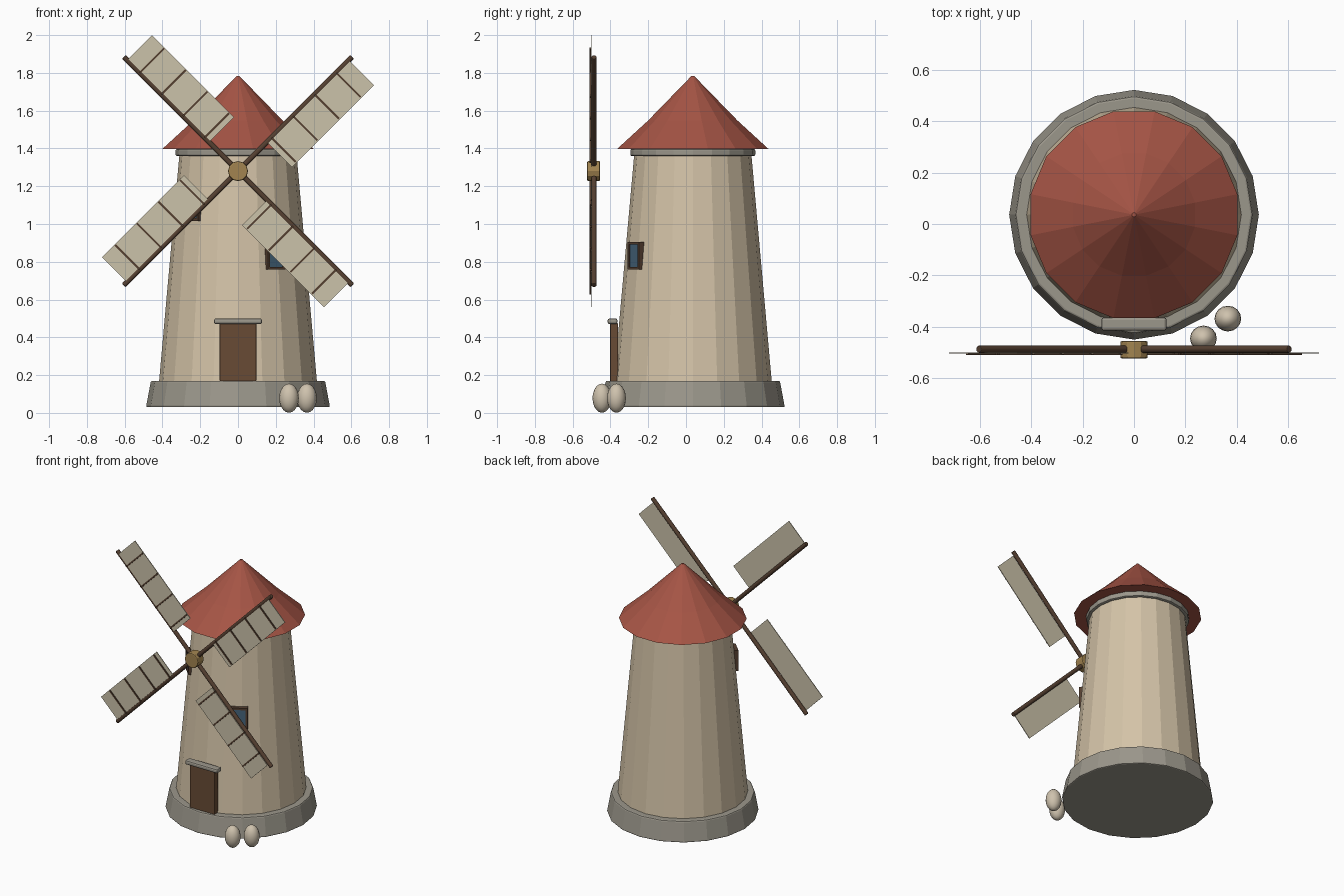
import bpy, bmesh
from math import pi, sin, cos, radians
from mathutils import Matrix, Vector

if "Cube" in bpy.data.objects:
    bpy.data.objects.remove(bpy.data.objects["Cube"])

CY = 0.036  # tower axis
HUB = Vector((0, -0.487, 1.28))


def material(name, color):
    m = bpy.data.materials.new(name)
    m.diffuse_color = (*color, 1)
    m.use_nodes = True
    m.node_tree.nodes["Principled BSDF"].inputs["Base Color"].default_value = m.diffuse_color
    return m


STONE = material("stone", (0.33, 0.31, 0.26))
PLASTER = material("plaster", (0.66, 0.55, 0.39))
ROOF = material("roof_red", (0.38, 0.09, 0.06))
WOOD = material("dark_wood", (0.09, 0.05, 0.03))
DOOR = material("door_wood", (0.14, 0.07, 0.035))
BRASS = material("hub_wood", (0.36, 0.23, 0.08))
CLOTH = material("canvas", (0.60, 0.54, 0.40))
GLASS = material("glass", (0.06, 0.13, 0.20))
SACK = material("sack_cloth", (0.62, 0.54, 0.42))


def finish(name, bm, mat, matrix=Matrix(), bevel=0, segments=2):
    bmesh.ops.recalc_face_normals(bm, faces=bm.faces)
    me = bpy.data.meshes.new(name)
    bm.to_mesh(me)
    bm.free()
    me.materials.append(mat)
    ob = bpy.data.objects.new(name, me)
    ob.matrix_world = matrix
    bpy.context.collection.objects.link(ob)
    if bevel:
        mod = ob.modifiers.new("bevel", "BEVEL")
        mod.width, mod.segments = bevel, segments
        mod.limit_method, mod.angle_limit = "ANGLE", radians(40)
    return ob


def lathe(name, profile, sides, mat, matrix, offset=0.0, bevel=0):
    """Stack of (radius, z) rings with closed ends."""
    bm = bmesh.new()
    rings = [[bm.verts.new((r * cos(2 * pi * (i + offset) / sides),
                            r * sin(2 * pi * (i + offset) / sides), z))
              for i in range(sides)] for r, z in profile]
    for a, b in zip(rings, rings[1:]):
        for i in range(sides):
            j = (i + 1) % sides
            bm.faces.new((a[i], a[j], b[j], b[i]))
    bm.faces.new(rings[0])
    bm.faces.new(rings[-1])
    return finish(name, bm, mat, matrix, bevel)


def box(name, lo, hi, mat, matrix=Matrix(), bevel=0):
    lo, hi = Vector(lo), Vector(hi)
    bm = bmesh.new()
    bmesh.ops.create_cube(bm, size=1)
    bmesh.ops.scale(bm, vec=hi - lo, verts=bm.verts)
    bmesh.ops.translate(bm, vec=(lo + hi) / 2, verts=bm.verts)
    return finish(name, bm, mat, matrix, bevel)


# Tower, plinth, cornice and flared roof
axis = Matrix.Translation((0, CY, 0))
lathe("plinth", [(0.487, 0.03), (0.461, 0.17)], 20, STONE, axis, bevel=0.008)
lathe("tower", [(0.418, 0.165), (0.31, 1.37)], 20, PLASTER, axis)
lathe("cornice", [(0.331, 1.36), (0.331, 1.397)], 20, STONE, axis, bevel=0.008)
lathe("roof", [(0.41, 1.396), (0.242, 1.547), (0.008, 1.783)], 16, ROOF, axis, 0.5)

# Door and lintel
box("door", (-0.097, -0.402, 0.168), (0.097, -0.36, 0.475), DOOR, bevel=0.004)
box("door_lintel", (-0.127, -0.415, 0.47), (0.127, -0.363, 0.5), STONE, bevel=0.01)

# Windows facing outward around the tower
for label, angle, z in (("right", 33, 0.832), ("left", -45, 1.09)):
    r = 0.418 - 0.108 * (z - 0.17) / 1.2
    m = axis @ Matrix.Rotation(radians(angle), 4, "Z") @ Matrix.Translation((0, -r, z))
    w, h, t = 0.055, 0.073, 0.014
    for s, side in ((-1, "a"), (1, "b")):
        xs, zs = sorted((s * w, s * (w - t))), sorted((s * h, s * (h - t)))
        box(f"{label}_window_jamb_{side}", (xs[0], -0.018, -h), (xs[1], 0.015, h), WOOD, m)
        box(f"{label}_window_rail_{side}", (-w + t, -0.018, zs[0]), (w - t, 0.015, zs[1]), WOOD, m)
    box(f"{label}_window_pane", (-w + t, -0.01, -h + t), (w - t, 0.013, h - t), GLASS, m)

# Hub: short drum pointing forward
hub_m = Matrix.Translation(HUB) @ Matrix.Rotation(pi / 2, 4, "X")
lathe("sail_hub", [(0.053, -0.032), (0.053, 0.036)], 12, BRASS, hub_m, bevel=0.006)

# Four arms, each with a canvas on its clockwise side and four battens
for k in range(4):
    # local z runs along the arm, local x across the canvas
    m = Matrix.Translation(HUB) @ Matrix.Rotation(pi / 4 + k * pi / 2, 4, "Y")
    lathe(f"sail_arm_{k + 1}", [(0.015, 0.03), (0.015, 0.855)], 8, WOOD, m, 0.5, bevel=0.004)
    box(f"sail_canvas_{k + 1}", (0.008, -0.017, 0.217), (0.187, -0.012, 0.831), CLOTH, m)
    for n in range(4):
        u = 0.25 + 0.162 * n
        box(f"sail_batten_{k + 1}_{n + 1}", (0, -0.023, u - 0.005), (0.183, -0.013, u + 0.005), WOOD, m)

# Two grain sacks by the front
for n, (x, y) in enumerate(((0.27, -0.445), (0.365, -0.368))):
    bm = bmesh.new()
    bmesh.ops.create_uvsphere(bm, u_segments=16, v_segments=10, radius=1)
    for f in bm.faces:
        f.smooth = True
    finish(f"grain_sack_{n + 1}", bm, SACK,
           Matrix.Translation((x, y, 0.078)) @ Matrix.Diagonal((0.052, 0.05, 0.077, 1)))
